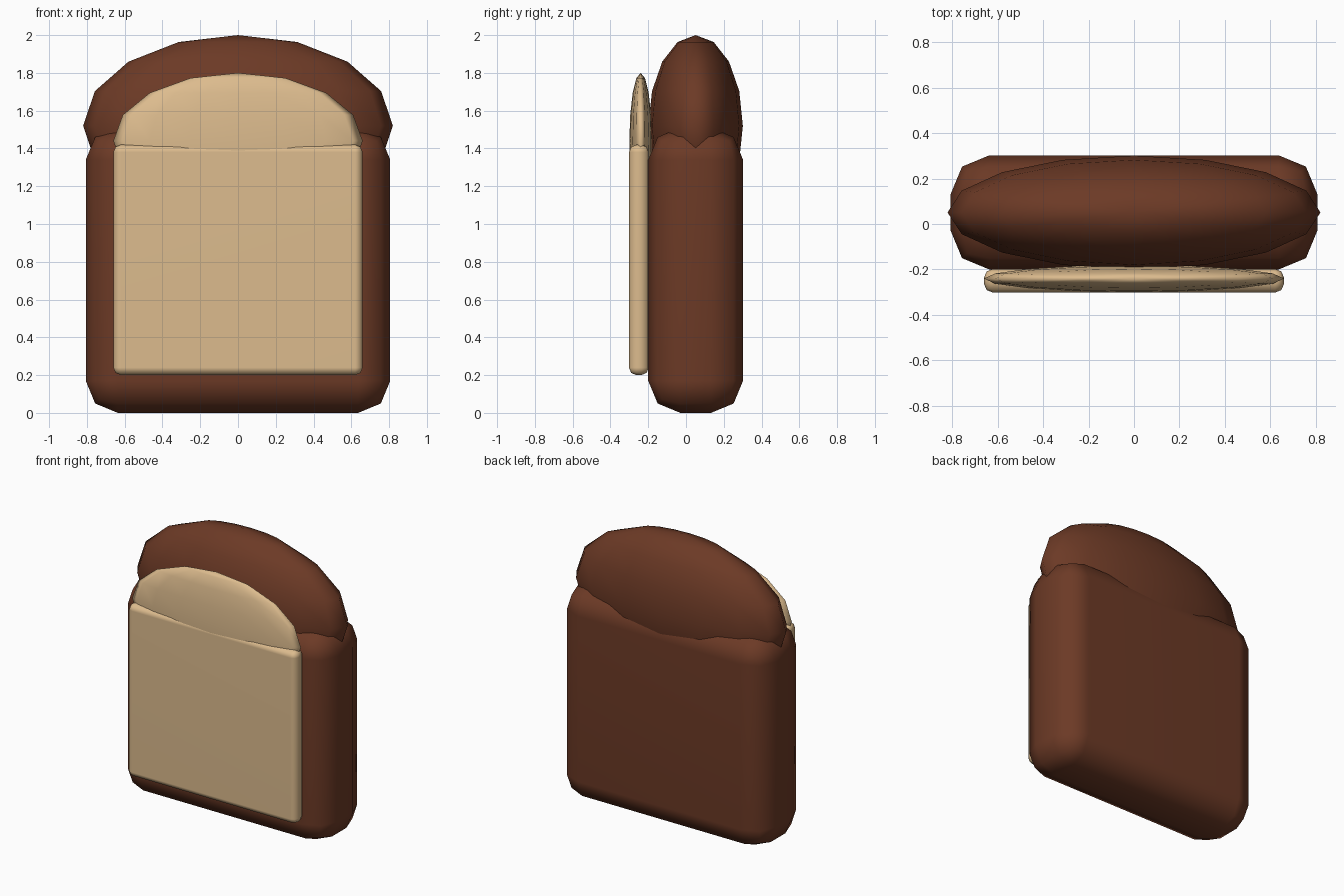
import bpy

if "Cube" in bpy.data.objects:
    bpy.data.objects.remove(bpy.data.objects["Cube"])


def material(name, color):
    mat = bpy.data.materials.new(name)
    mat.diffuse_color = (*color, 1)
    mat.use_nodes = True
    mat.node_tree.nodes["Principled BSDF"].inputs["Base Color"].default_value = mat.diffuse_color
    return mat


crust = material("brown crust", (0.15, 0.042, 0.019))
crumb = material("cream crumb", (0.72, 0.50, 0.27))


def rounded_box(name, lo, hi, bevel, mat):
    """Box between two corners with two-step rounded edges."""
    centre = [(a + b) / 2 for a, b in zip(lo, hi)]
    bpy.ops.mesh.primitive_cube_add(size=1, location=centre)
    ob = bpy.context.object
    ob.name = name
    ob.scale = [b - a for a, b in zip(lo, hi)]
    bpy.ops.object.transform_apply(location=False, rotation=False, scale=True)
    ob.data.materials.append(mat)
    mod = ob.modifiers.new("Round edges", 'BEVEL')
    mod.width = bevel
    mod.segments = 2
    bpy.ops.object.shade_smooth()
    ob.modifiers.new("Even shading", 'WEIGHTED_NORMAL')
    return ob


def dome(name, centre, radii, mat):
    """Low-poly ellipsoid whose lower half sinks into the slice."""
    bpy.ops.mesh.primitive_uv_sphere_add(segments=16, ring_count=8, radius=1, location=centre)
    ob = bpy.context.object
    ob.name = name
    ob.scale = radii
    bpy.ops.object.transform_apply(location=False, rotation=False, scale=True)
    ob.data.materials.append(mat)
    bpy.ops.object.shade_smooth()
    return ob


# Crust: thick slab with a domed top
rounded_box("crust_body", (-0.806, -0.20, 0), (0.806, 0.302, 1.51), 0.17, crust)
dome("crust_top", (0, 0.051, 1.52), (0.82, 0.25, 0.48), crust)

# Crumb: thin cream slab with a domed top on the front
rounded_box("crumb_body", (-0.66, -0.302, 0.20), (0.66, -0.197, 1.42), 0.04, crumb)
dome("crumb_top", (0, -0.24, 1.44), (0.66, 0.06, 0.36), crumb)
